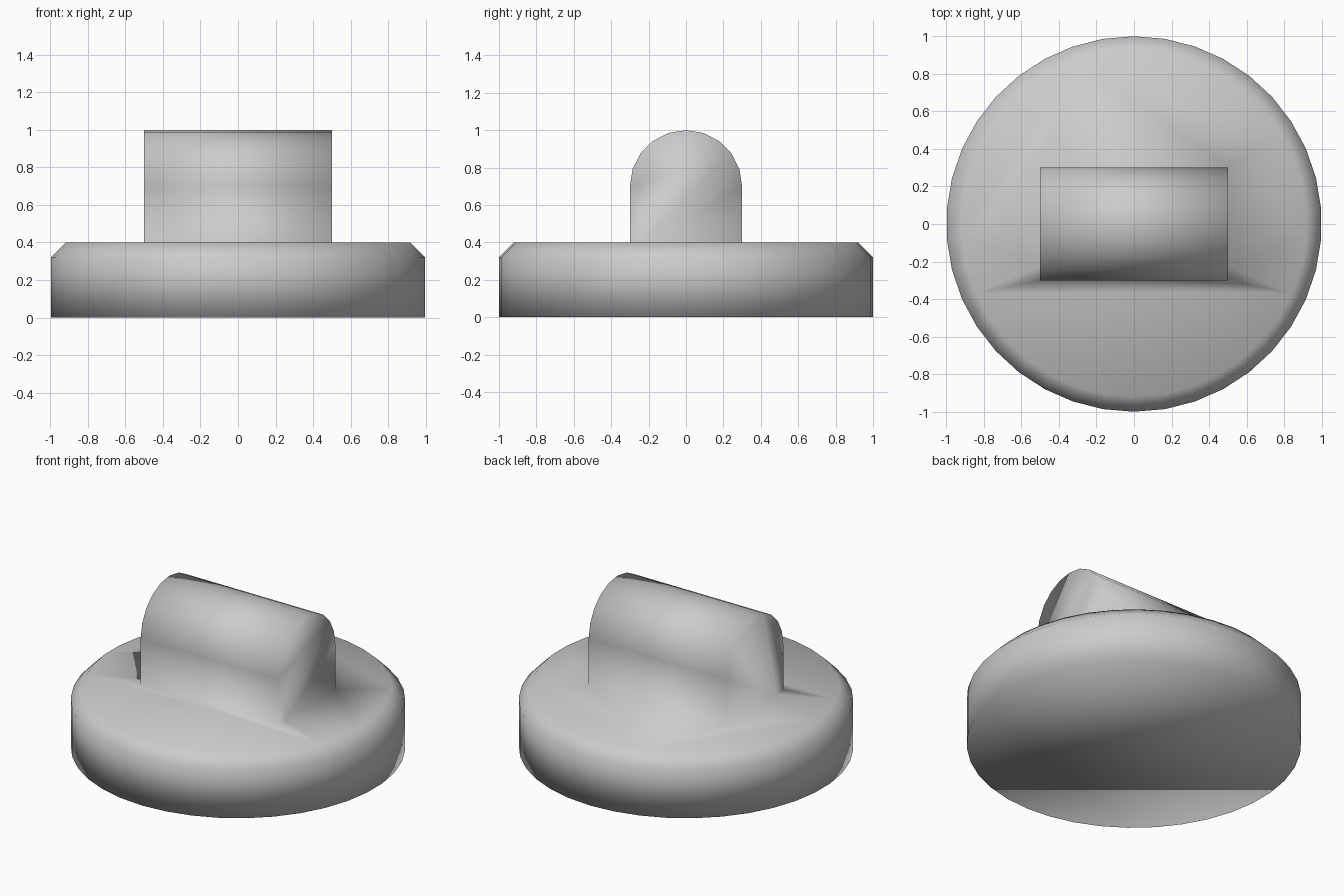
import bpy
import bmesh
from math import sin, cos, pi

if "Cube" in bpy.data.objects:
    bpy.data.objects.remove(bpy.data.objects["Cube"])


def finish(name, bm):
    bmesh.ops.recalc_face_normals(bm, faces=bm.faces)
    mesh = bpy.data.meshes.new(name)
    bm.to_mesh(mesh)
    bm.free()
    obj = bpy.data.objects.new(name, mesh)
    bpy.context.collection.objects.link(obj)
    return obj


# Round base: stacked rings give the straight wall and the chamfered top rim
SIDES = 38
bm = bmesh.new()
rings = []
for radius, z in [(1, 0), (1, 0.32), (0.92, 0.4)]:
    rings.append([bm.verts.new((radius * sin(2 * pi * i / SIDES),
                                radius * cos(2 * pi * i / SIDES), z))
                  for i in range(SIDES)])
for low, high in zip(rings, rings[1:]):
    for i in range(SIDES):
        j = (i + 1) % SIDES
        bm.faces.new((low[i], low[j], high[j], high[i]))
bm.faces.new(rings[0])
bm.faces.new(rings[-1])
base = finish("dial_base", bm)

# Arched grip: half-round profile extruded along x, sunk into the base
ARC = 10
profile = [(0.3, 0.2)]
profile += [(0.3 * cos(pi * i / ARC), 0.7 + 0.3 * sin(pi * i / ARC)) for i in range(ARC + 1)]
profile += [(-0.3, 0.2)]
bm = bmesh.new()
face = bm.faces.new([bm.verts.new((-0.5, y, z)) for y, z in profile])
ext = bmesh.ops.extrude_face_region(bm, geom=[face], use_keep_orig=True)
moved = [v for v in ext["geom"] if isinstance(v, bmesh.types.BMVert)]
bmesh.ops.translate(bm, vec=(1, 0, 0), verts=moved)
grip = finish("grip", bm)

# Fuse both into one continuous surface
union = base.modifiers.new("fuse_grip", 'BOOLEAN')
union.operation = 'UNION'
union.solver = 'EXACT'
union.object = grip
bpy.context.view_layer.objects.active = base
base.select_set(True)
bpy.ops.object.modifier_apply(modifier=union.name)
bpy.data.objects.remove(grip)
base.name = "control_knob"

# The whole body is shaded smooth
for poly in base.data.polygons:
    poly.use_smooth = True
